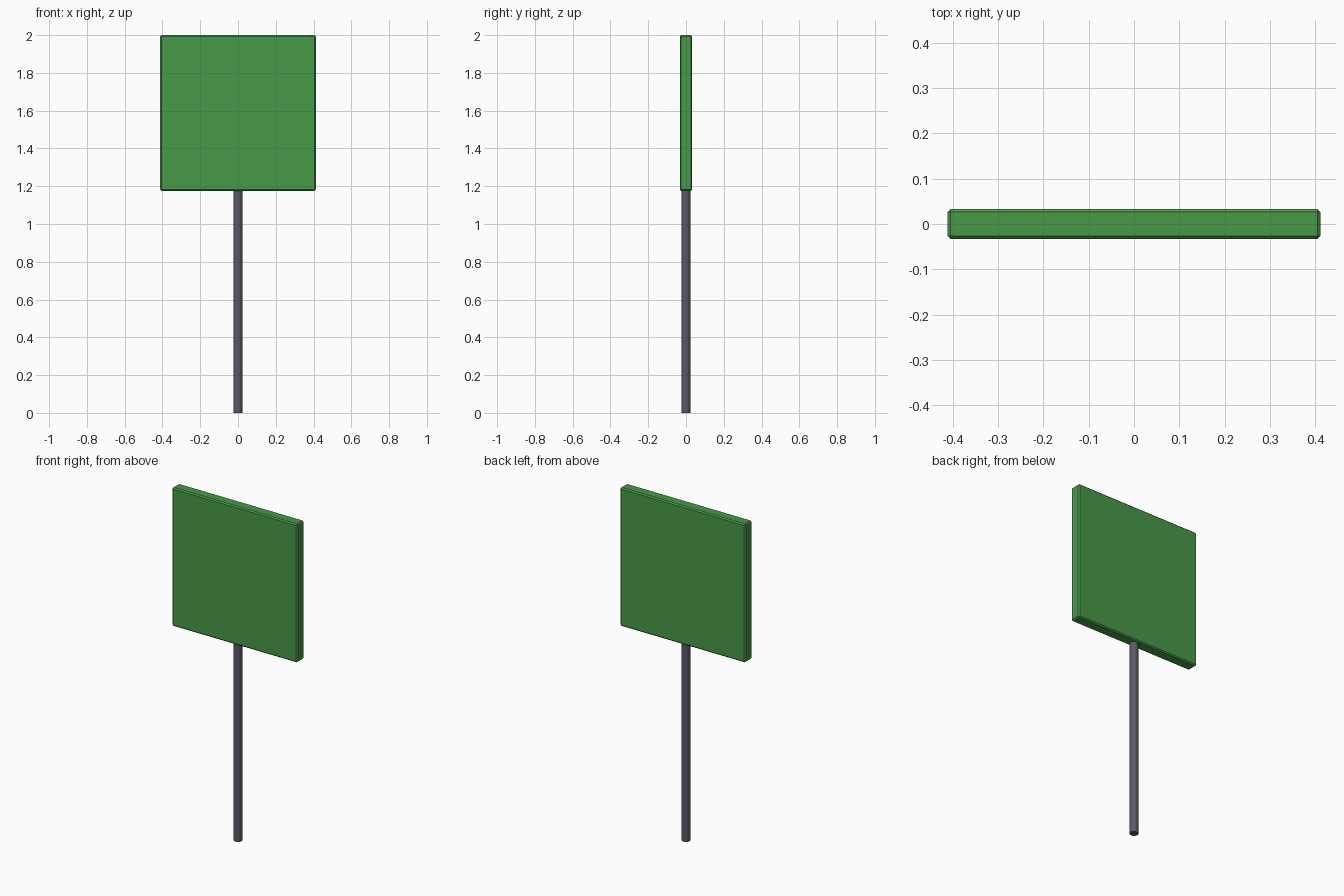
import bpy

if "Cube" in bpy.data.objects:
    bpy.data.objects.remove(bpy.data.objects["Cube"])


def material(name, colour):
    m = bpy.data.materials.new(name)
    m.diffuse_color = (*colour, 1.0)
    m.use_nodes = True
    m.node_tree.nodes["Principled BSDF"].inputs["Base Color"].default_value = m.diffuse_color
    return m


green = material("sign green", (0.065, 0.32, 0.065))
grey = material("post grey", (0.10, 0.105, 0.125))

# Post: slim round pole, ending just inside the board
top = 1.19
bpy.ops.mesh.primitive_cylinder_add(vertices=16, radius=0.024, depth=top, location=(0, 0, top / 2))
post = bpy.context.object
post.name = "post"
post.data.materials.append(grey)
bpy.ops.object.shade_smooth_by_angle()

# Board: thin square panel with chamfered edges
size, thick = 0.824, 0.066
bpy.ops.mesh.primitive_cube_add(size=1, location=(0, 0, 2 - size / 2))
board = bpy.context.object
board.name = "sign_board"
board.scale = (size, thick, size)
bpy.ops.object.transform_apply(location=False, rotation=False, scale=True)
board.data.materials.append(green)
bevel = board.modifiers.new("chamfer", "BEVEL")
bevel.width = 0.007
bevel.segments = 1
